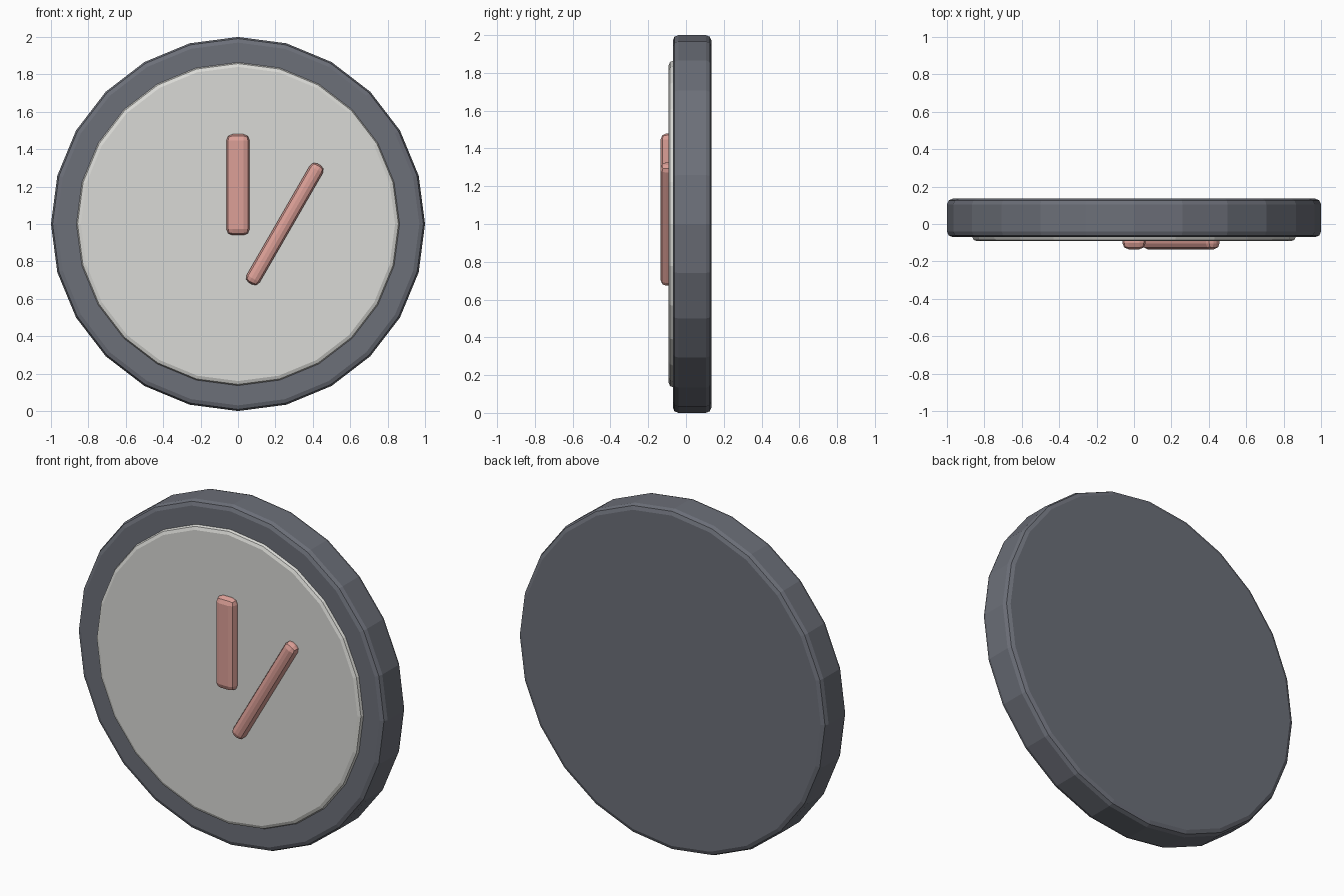
import bpy, math

if "Cube" in bpy.data.objects:
    bpy.data.objects.remove(bpy.data.objects["Cube"])


def material(name, rgb):
    m = bpy.data.materials.new(name)
    m.diffuse_color = (*rgb, 1)
    m.use_nodes = True
    m.node_tree.nodes["Principled BSDF"].inputs["Base Color"].default_value = m.diffuse_color
    return m


GREY = material("slate grey", (0.150, 0.160, 0.190))
WHITE = material("warm white", (0.70, 0.70, 0.67))
PINK = material("dusty pink", (0.72, 0.35, 0.31))


def finish(name, mat, bevel):
    ob = bpy.context.object
    ob.name = name
    ob.data.materials.append(mat)
    mod = ob.modifiers.new("rounded edges", 'BEVEL')
    mod.width = bevel
    mod.segments = 2
    mod.limit_method = 'ANGLE'
    mod.angle_limit = math.radians(30)
    return ob


def disc(name, radius, y0, y1, mat, bevel):
    bpy.ops.mesh.primitive_cylinder_add(
        vertices=24, radius=radius, depth=y1 - y0,
        location=(0, (y0 + y1) / 2, 1), rotation=(math.pi / 2, 0, 0))
    return finish(name, mat, bevel)


def hand(name, x, z, width, length, angle, mat, bevel):
    y0, y1 = -0.135, -0.06
    bpy.ops.mesh.primitive_cube_add(
        size=1, location=(x, (y0 + y1) / 2, z), rotation=(0, math.radians(angle), 0))
    ob = bpy.context.object
    # bake the size into the mesh so the bevel stays even
    for v in ob.data.vertices:
        v.co.x *= width
        v.co.y *= y1 - y0
        v.co.z *= length
    return finish(name, mat, bevel)


# Clock case and dial
disc("case", 1.0, -0.07, 0.135, GREY, 0.03)
disc("dial", 0.865, -0.092, 0.0, WHITE, 0.025)

# Hands
hand("hour_hand", 0, 1.21, 0.124, 0.54, 0, PINK, 0.033)
hand("minute_hand", 0.25, 1.0, 0.08, 0.735, 30, PINK, 0.03)
